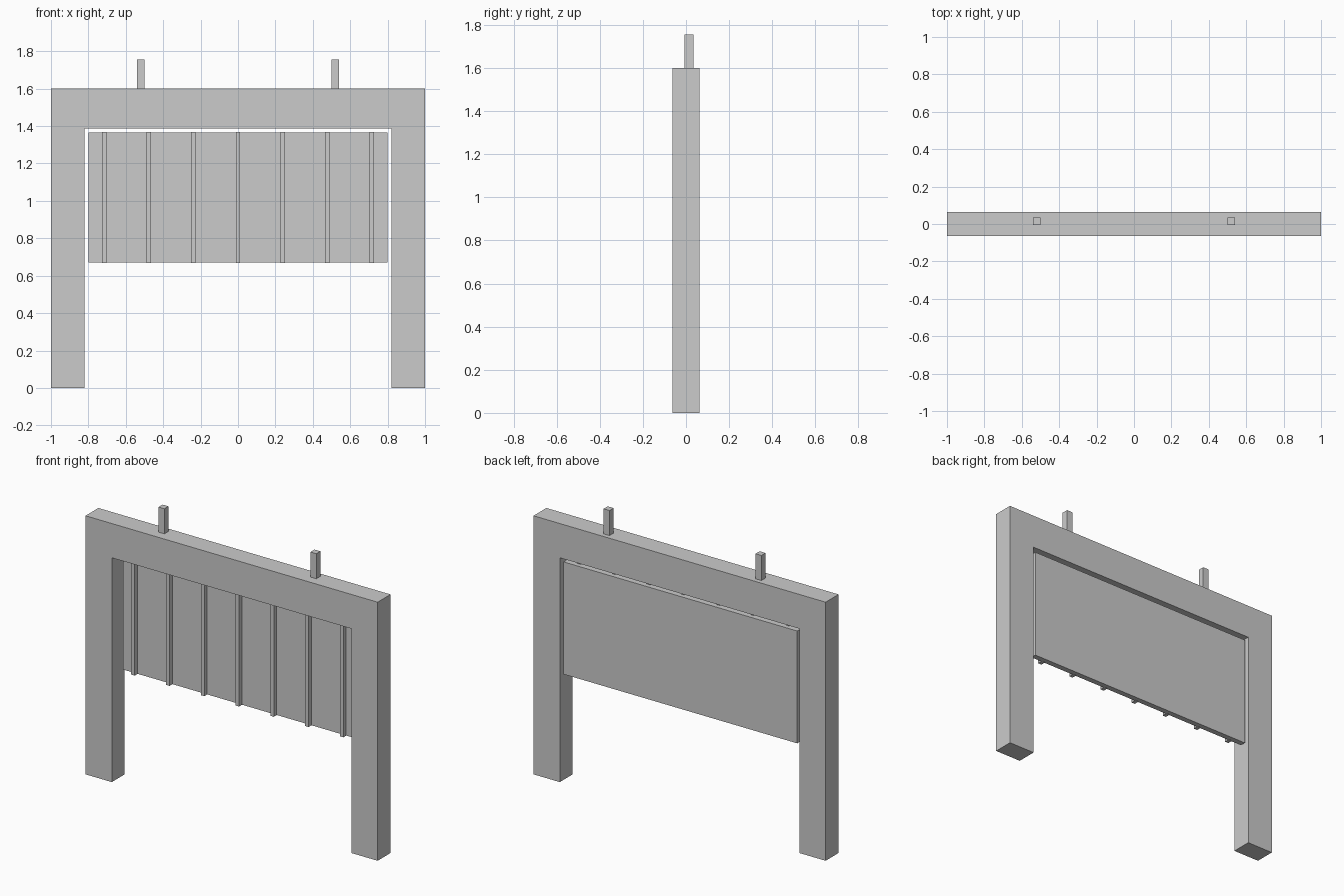
import bpy, bmesh

if "Cube" in bpy.data.objects:
    bpy.data.objects.remove(bpy.data.objects["Cube"])


def prism(name, profile, y0, y1):
    """Extrude an x-z outline from y0 (front) to y1 (back)."""
    bm = bmesh.new()
    face = bm.faces.new([bm.verts.new((x, y0, z)) for x, z in profile])
    ext = bmesh.ops.extrude_face_region(bm, geom=[face])
    moved = [v for v in ext["geom"] if isinstance(v, bmesh.types.BMVert)]
    bmesh.ops.translate(bm, verts=moved, vec=(0, y1 - y0, 0))
    bmesh.ops.recalc_face_normals(bm, faces=bm.faces)
    mesh = bpy.data.meshes.new(name)
    bm.to_mesh(mesh)
    bm.free()
    obj = bpy.data.objects.new(name, mesh)
    bpy.context.collection.objects.link(obj)
    return obj


def box(name, x0, x1, y0, y1, z0, z1):
    return prism(name, [(x0, z0), (x1, z0), (x1, z1), (x0, z1)], y0, y1)


# Arch-shaped frame: two legs and a lintel in one piece
half = [(0.82, 1.388), (0.82, 0), (1, 0), (1, 1.6)]
prism("gate_frame", half + [(-x, z) for x, z in reversed(half)], -0.063, 0.063)

# Raised door panel, close to the back of the frame
box("door_panel", -0.8, 0.8, 0.02, 0.055, 0.67, 1.365)

# Seven vertical ribs on the front of the panel
for i in range(7):
    x = (i - 3) * 0.238
    box(f"door_rib_{i + 1}", x - 0.012, x + 0.012, -0.007, 0.027, 0.669, 1.368)

# Two lifting posts standing on the lintel
for side, s in (("left", -1), ("right", 1)):
    x = s * 0.52
    box(f"lifting_post_{side}", x - 0.02, x + 0.02, -0.006, 0.034, 1.59, 1.755)
